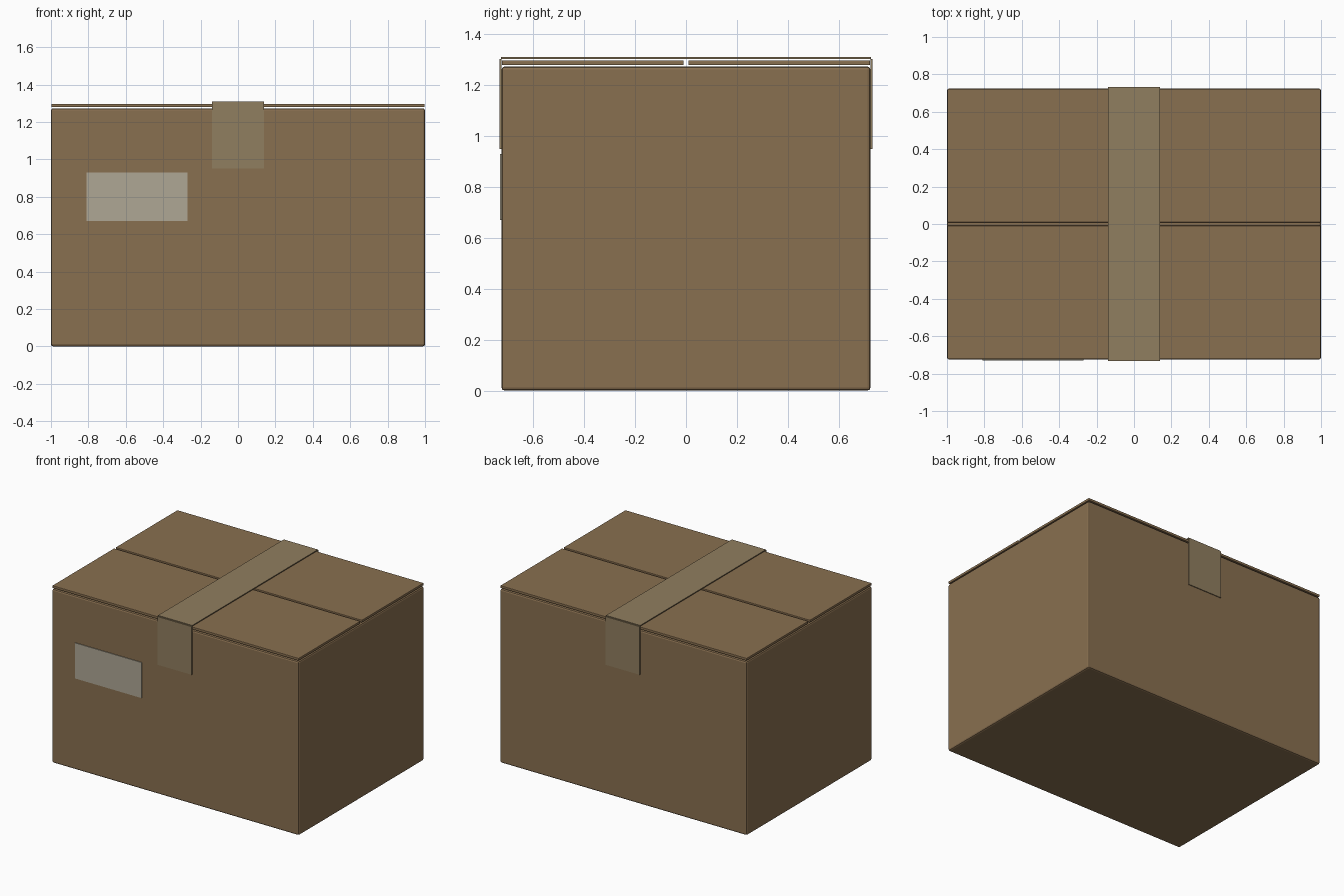
import bpy

if "Cube" in bpy.data.objects:
    bpy.data.objects.remove(bpy.data.objects["Cube"])


def material(name, rgb):
    m = bpy.data.materials.new(name)
    m.diffuse_color = (*rgb, 1)
    m.use_nodes = True
    m.node_tree.nodes["Principled BSDF"].inputs["Base Color"].default_value = m.diffuse_color
    return m


CARDBOARD = material("cardboard", (0.25, 0.16, 0.08))
TAPE = material("packing_tape", (0.28, 0.21, 0.115))
PAPER = material("label_paper", (0.43, 0.39, 0.30))


def box(name, lo, hi, mat, bevel=0.0):
    """Box between two opposite corners, with optional softened edges."""
    bpy.ops.mesh.primitive_cube_add(
        size=1, location=[(a + b) / 2 for a, b in zip(lo, hi)])
    ob = bpy.context.object
    ob.name = name
    ob.scale = [b - a for a, b in zip(lo, hi)]
    bpy.ops.object.transform_apply(location=False, rotation=False, scale=True)
    ob.data.materials.append(mat)
    if bevel:
        mod = ob.modifiers.new("soft_edges", 'BEVEL')
        mod.width = bevel
        mod.segments = 2
    return ob


# Main carton
box("carton_body", (-1, -0.725, 0), (1, 0.725, 1.273), CARDBOARD, 0.012)

# Flaps meeting at the centre seam, and tape ends folded down front and back
for side, s in (("front", -1), ("back", 1)):
    y0, y1 = sorted((s * 0.009, s * 0.723))
    box(side + "_flap", (-0.997, y0, 1.279), (0.997, y1, 1.297), CARDBOARD, 0.003)
    y0, y1 = sorted((s * 0.726, s * 0.732))
    box(side + "_tape_end", (-0.138, y0, 0.95), (0.138, y1, 1.303), TAPE)

# Tape strip across the top
box("top_tape", (-0.138, -0.727, 1.303), (0.138, 0.727, 1.31), TAPE)

# Shipping label on the front
box("shipping_label", (-0.81, -0.730, 0.67), (-0.27, -0.724, 0.93), PAPER)
